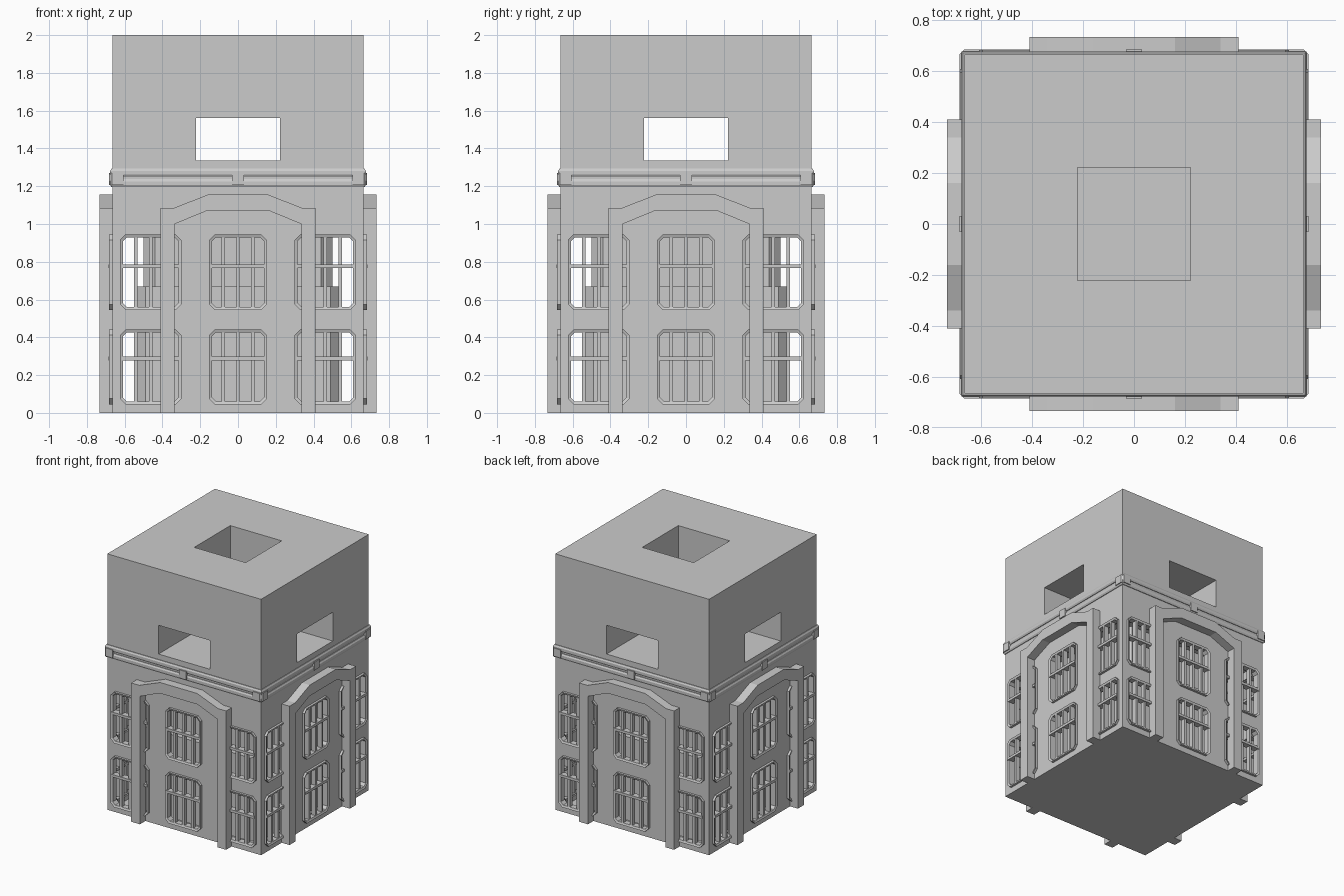
import bpy, bmesh
from mathutils import Matrix, Vector

if "Cube" in bpy.data.objects:
    bpy.data.objects.remove(bpy.data.objects["Cube"])

W = 0.665  # half width of the tower


def finish(name, bm):
    bmesh.ops.recalc_face_normals(bm, faces=bm.faces)
    me = bpy.data.meshes.new(name)
    bm.to_mesh(me)
    bm.free()
    ob = bpy.data.objects.new(name, me)
    bpy.context.collection.objects.link(ob)
    return ob


def turn(k):
    return Matrix.Rotation(k * 1.5707963267948966, 3, 'Z')


def prism(bm, outline, d0, d1, k=0):
    """Extrude an (x, z) outline between two distances from the centre, on side k."""
    r = turn(k)
    a, b = [[bm.verts.new(r @ Vector((x, -d, z))) for x, z in outline] for d in (d0, d1)]
    n = len(outline)
    bm.faces.new(a)
    bm.faces.new(b)
    for i in range(n):
        j = (i + 1) % n
        bm.faces.new((a[i], a[j], b[j], b[i]))


def ring(bm, outer, inner, d0, d1, k=0, bev=0.0):
    """Frame between two matching outlines; inner front edge may be set back."""
    r = turn(k)
    loops = [[bm.verts.new(r @ Vector((x, -d, z))) for x, z in o]
             for o, d in ((outer, d0), (outer, d1), (inner, d1 - bev), (inner, d0))]
    n = len(outer)
    for s in range(4):
        p, q = loops[s], loops[(s + 1) % 4]
        for i in range(n):
            j = (i + 1) % n
            bm.faces.new((p[i], p[j], q[j], q[i]))


def rect(x0, x1, z0, z1, c=0.0):
    if not c:
        return [(x0, z0), (x1, z0), (x1, z1), (x0, z1)]
    return [(x0 + c, z0), (x1 - c, z0), (x1, z0 + c), (x1, z1 - c),
            (x1 - c, z1), (x0 + c, z1), (x0, z1 - c), (x0, z0 + c)]


def cut(target, bm):
    tool = finish("cutter", bm)
    tool.hide_render = True
    mod = target.modifiers.new("cut", 'BOOLEAN')
    mod.operation = 'DIFFERENCE'
    mod.solver = 'EXACT'
    mod.object = tool
    bpy.context.view_layer.objects.active = target
    bpy.ops.object.modifier_apply(modifier=mod.name)
    bpy.data.objects.remove(tool)


# Tower block
bm = bmesh.new()
prism(bm, rect(-W, W, 0, 2), -W, W)
tower = finish("tower", bm)

# Hollow room behind the windows
bm = bmesh.new()
prism(bm, rect(-0.62, 0.62, 0.02, 1.0), -0.62, 0.62)
cut(tower, bm)

# Crossing tunnels and roof shaft
for k in (0, 1):
    bm = bmesh.new()
    prism(bm, rect(-0.222, 0.222, 1.335, 1.56), -1, 1, k)
    cut(tower, bm)
bm = bmesh.new()
prism(bm, rect(-0.2225, 0.2225, 1.45, 2.2), -0.2225, 0.2225)
cut(tower, bm)

# Windows: (centre x, half width), (bottom, top, crossbar height)
columns = [(-0.4625, 0.1625), (0, 0.153), (0.4625, 0.1625)]
rows = [(0.045, 0.442, 0.288), (0.545, 0.945, 0.776)]
frames, bars = bmesh.new(), bmesh.new()
for k in range(4):
    openings = bmesh.new()
    for cx, h in columns:
        for z0, z1, zm in rows:
            t = 0.016
            outer = rect(cx - h, cx + h, z0, z1, 0.03)
            inner = rect(cx - h + t, cx + h - t, z0 + t, z1 - t, 0.02)
            ring(frames, outer, inner, 0.63, 0.683, k, 0.006)
            prism(openings, rect(cx - h + 0.01, cx + h - 0.01, z0 + 0.01, z1 - 0.01, 0.022),
                  0.58, 0.7, k)
            for dx in (-0.078, 0, 0.078):
                prism(bars, rect(cx + dx - 0.009, cx + dx + 0.009, z0 + 0.01, z1 - 0.01),
                      0.64, 0.676, k)
            prism(bars, rect(cx - h + 0.008, cx + h - 0.008, zm - 0.01, zm + 0.01),
                  0.638, 0.685, k)
    cut(tower, openings)
finish("window_frames", frames)
finish("window_bars", bars)

# Inner core seen through the windows: low chamfered block and upper block
core = bmesh.new()
for half, c, z0, z1 in ((0.55, 0.06, 0.015, 0.67), (0.5, 0.06, 0.66, 1.01)):
    o = rect(-half, half, -half, half, c)
    lo, hi = [[core.verts.new((x, y, z)) for x, y in o] for z in (z0, z1)]
    core.faces.new(lo)
    core.faces.new(hi)
    for i in range(8):
        j = (i + 1) % 8
        core.faces.new((lo[i], lo[j], hi[j], hi[i]))
finish("inner_core", core)

# Arched surrounds on each side
arch = bmesh.new()
right_half = [(0.335, 0), (0.41, 0), (0.41, 1.085), (0.34, 1.085), (0.16, 1.155)]
inner_half = [(0.165, 1.07), (0.335, 1.0)]
outline = (right_half + [(-x, z) for x, z in reversed(right_half)]
           + [(-x, z) for x, z in reversed(inner_half)] + inner_half)
for k in range(4):
    prism(arch, outline, 0.66, 0.733, k)
finish("arch_surrounds", arch)

# Double band round the tower
band = bmesh.new()
for z0, z1 in ((1.195, 1.238), (1.25, 1.293)):
    levels = [(z0, 0.66), (z0, 0.67), (z0 + 0.012, 0.677), (z1 - 0.012, 0.677),
              (z1, 0.67), (z1, 0.66)]
    loops = [[band.verts.new((sx * h, sy * h, z)) for sx, sy in
              ((-1, -1), (1, -1), (1, 1), (-1, 1))] for z, h in levels]
    for p, q in zip(loops, loops[1:] + loops[:1]):
        for i in range(4):
            j = (i + 1) % 4
            band.faces.new((p[i], p[j], q[j], q[i]))
finish("band", band)

# Square studs on the band, in the middle and at the corners
studs = bmesh.new()
for k in range(4):
    for x in (-0.636, 0, 0.636):
        prism(studs, rect(x - 0.031, x + 0.031, 1.207, 1.271), 0.65, 0.684, k)
    r = turn(k)
    o = [(0.6, -0.66), (0.667, -0.684), (0.684, -0.667), (0.66, -0.6)]
    lo, hi = [[studs.verts.new(r @ Vector((x, y, z))) for x, y in o] for z in (1.207, 1.271)]
    studs.faces.new(lo)
    studs.faces.new(hi)
    for i in range(4):
        j = (i + 1) % 4
        studs.faces.new((lo[i], lo[j], hi[j], hi[i]))
finish("band_studs", studs)
